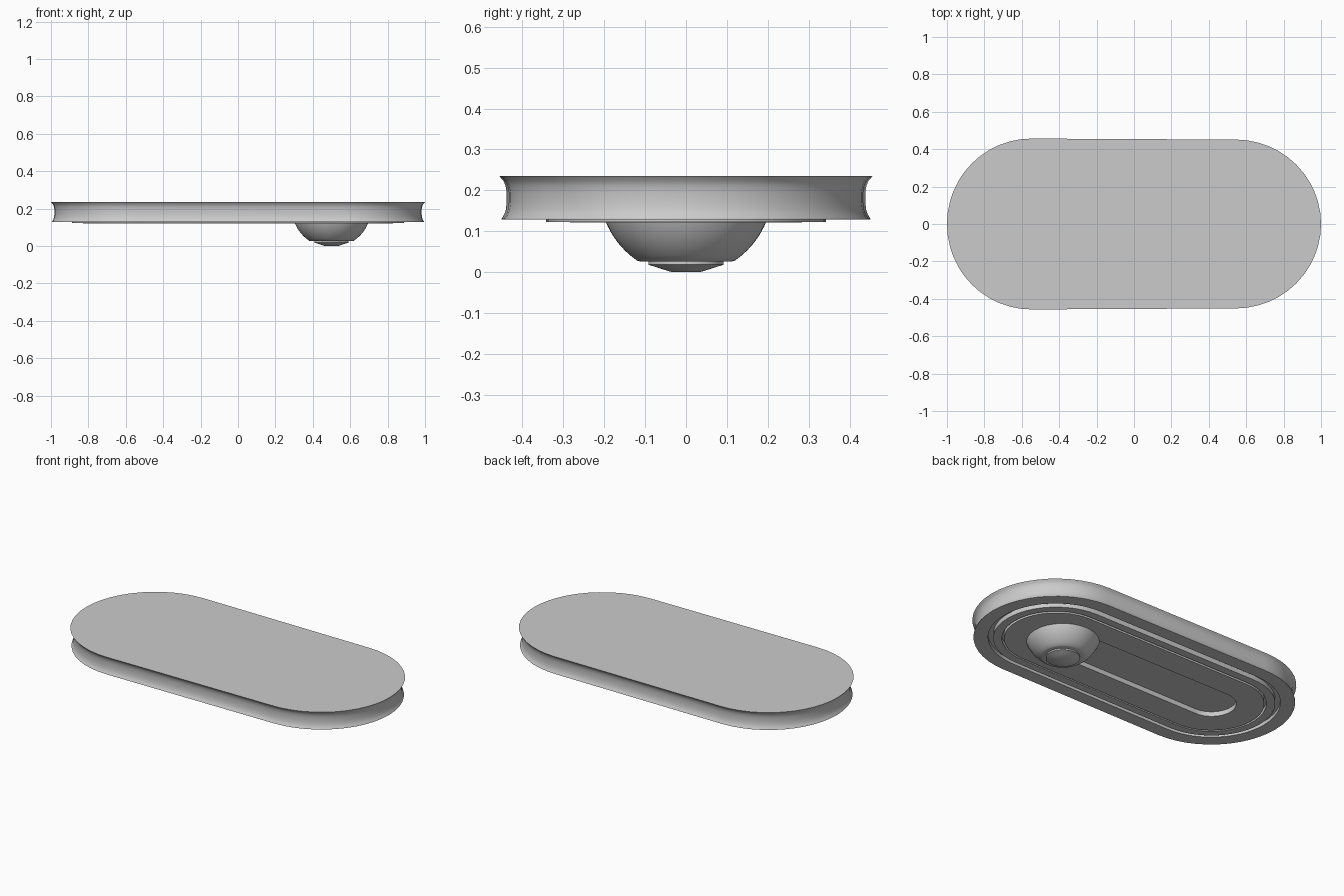
import bpy, bmesh, math

if "Cube" in bpy.data.objects:
    bpy.data.objects.remove(bpy.data.objects["Cube"])

R = 0.454          # end radius of the outline
XC = 1.0 - R       # centre of each rounded end
SEG = 24           # segments per rounded end


def stadium(inset, z):
    """Rounded-end outline, shrunk by inset, with the body's slight taper."""
    r, pts = R - inset, []
    for side in (1, -1):
        for i in range(SEG + 1):
            a = math.pi * (i / SEG - 0.5)
            x, y = side * (XC + r * math.cos(a)), side * r * math.sin(a)
            pts.append((x, y * (1 - 0.011 * x), z))
    return pts


def circle(cx, r, z, n=48):
    return [(cx + r * math.cos(2 * math.pi * i / n),
             r * math.sin(2 * math.pi * i / n), z) for i in range(n)]


def loft(name, rings, closed=False, angle=30):
    """Skin a series of rings; cap the ends, or join last to first."""
    bm = bmesh.new()
    loops = [[bm.verts.new(p) for p in ring] for ring in rings]
    pairs = list(zip(loops, loops[1:]))
    if closed:
        pairs.append((loops[-1], loops[0]))
    else:
        bm.faces.new(loops[0])
        bm.faces.new(loops[-1])
    for a, b in pairs:
        n = len(a)
        for i in range(n):
            j = (i + 1) % n
            bm.faces.new((a[i], a[j], b[j], b[i]))
    bmesh.ops.recalc_face_normals(bm, faces=bm.faces)
    me = bpy.data.meshes.new(name)
    bm.to_mesh(me)
    bm.free()
    ob = bpy.data.objects.new(name, me)
    bpy.context.collection.objects.link(ob)
    bpy.ops.object.select_all(action='DESELECT')
    ob.select_set(True)
    bpy.context.view_layer.objects.active = ob
    bpy.ops.object.shade_smooth_by_angle(angle=math.radians(angle))
    return ob


# Case: flat top, concave side wall, recessed underside
loft("case", [stadium(i, z) for i, z in (
    (0, 0.235), (0.003, 0.231), (0.010, 0.223), (0.015, 0.212),
    (0.018, 0.195), (0.018, 0.170), (0.016, 0.153), (0.012, 0.141),
    (0.006, 0.131), (0.006, 0.129), (0.085, 0.129), (0.085, 0.150))])

# Thin raised ring on the underside
loft("trim_ring", [stadium(i, z) for i, z in (
    (0.113, 0.151), (0.113, 0.123), (0.160, 0.123), (0.160, 0.151))], closed=True)

# Base plate with a long slot sunk into it
loft("slotted_plate", [stadium(i, z) for i, z in (
    (0.172, 0.151), (0.172, 0.121), (0.322, 0.121), (0.322, 0.149))])

# Round bulb sitting in one end of the slot
zc, rb = 0.203, 0.212
levels = [0.149 - (0.149 - 0.028) * i / 10 for i in range(11)]
bulb = [circle(0.5, math.sqrt(rb ** 2 - (zc - z) ** 2), z) for z in levels]
bulb += [circle(0.5, 0.112, 0.026)]
loft("bulb", bulb, angle=40)

# Small foot cap below the bulb
loft("foot_cap", [circle(0.5, r, z) for r, z in (
    (0.092, 0.030), (0.092, 0.018), (0.064, 0.009), (0.035, 0.0))], angle=35)
